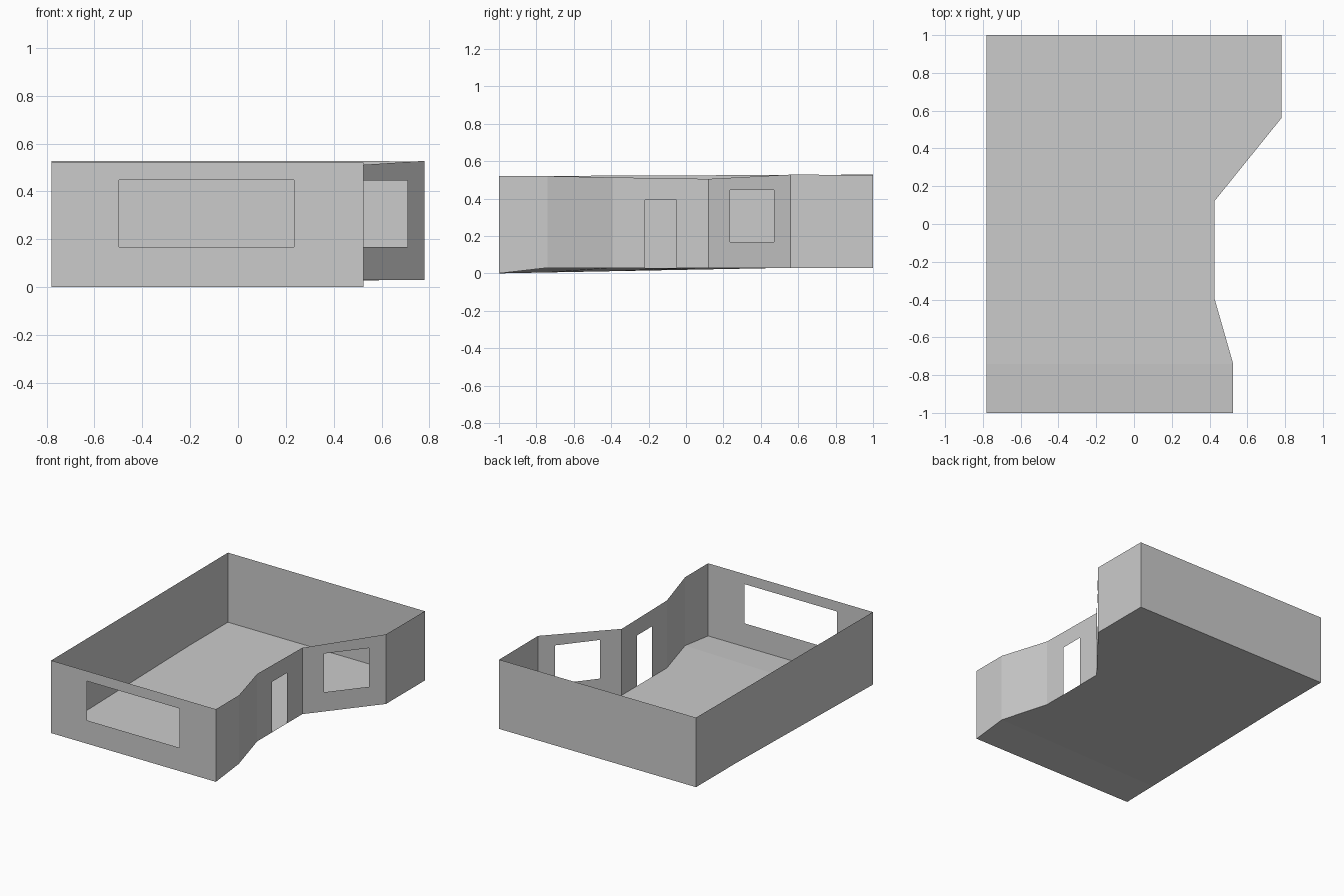
import bpy
import bmesh
from mathutils import Vector

old = bpy.data.objects.get("Cube")
if old:
    bpy.data.objects.remove(old, do_unlink=True)

# One plain grey for the whole shell
grey = bpy.data.materials.new("light_grey")
grey.use_nodes = True
COLOR = (0.6, 0.6, 0.6, 1)
grey.diffuse_color = COLOR
bsdf = next(n for n in grey.node_tree.nodes if n.type == 'BSDF_PRINCIPLED')
bsdf.inputs["Base Color"].default_value = COLOR

# Corners as (x, y, floor height, wall top), front to back
LEFT_X = -0.78
right_side = [(0.525, -1, 0, 0.52), (0.525, -0.74, 0.03, 0.52),
              (0.425, -0.39, 0.03, 0.513), (0.425, 0.12, 0.03, 0.505),
              (0.78, 0.56, 0.03, 0.528), (0.78, 1, 0.03, 0.526)]


def far_corner(y):
    """Corner on the long straight side, where the floor dips to the front."""
    return (LEFT_X, y, min(0.03, 0.03 * (y + 1) / 1.56), 0.52 + 0.004 * (y + 1))


far_side = [far_corner(c[1]) for c in right_side]


def make_object(name, faces):
    bm = bmesh.new()
    for face in faces:
        bm.faces.new([bm.verts.new(p) for p in face])
    bmesh.ops.remove_doubles(bm, verts=bm.verts, dist=0.0005)
    mesh = bpy.data.meshes.new(name)
    bm.to_mesh(mesh)
    bm.free()
    mesh.materials.append(grey)
    obj = bpy.data.objects.new(name, mesh)
    bpy.context.collection.objects.link(obj)


def wall_faces(a, b, opening=None):
    """Flat wall from a to b; opening is (start, end, sill, head), start/end as fractions."""
    a, b = Vector(a), Vector(b)
    columns = [0, *opening[:2], 1] if opening else [0, 1]

    def column(t):
        x, y, low, high = a.lerp(b, t)
        levels = [low, *opening[2:], high] if opening else [low, high]
        return [(x, y, max(z, low)) for z in levels]

    faces = []
    for i, (t, u) in enumerate(zip(columns, columns[1:])):
        p, q = column(t), column(u)
        for j in range(len(p) - 1):
            is_hole = opening and i == 1 and j == 1
            is_flat = p[j + 1][2] - p[j][2] < 0.001
            if not is_hole and not is_flat:
                faces.append([p[j], q[j], q[j + 1], p[j + 1]])
    return faces


def fraction(value, start, end):
    return (value - start) / (end - start)


# Openings: wide front window, doorway, slanted-wall window
front_window = (fraction(-0.497, LEFT_X, 0.525), fraction(0.235, LEFT_X, 0.525), 0.167, 0.448)
doorway = (fraction(-0.22, -0.39, 0.12), fraction(-0.05, -0.39, 0.12), 0.03, 0.392)
slanted_window = (fraction(0.235, 0.12, 0.56), fraction(0.47, 0.12, 0.56), 0.168, 0.445)

# Walls
make_object("front_wall", wall_faces(far_side[0], right_side[0], front_window))
make_object("back_wall", wall_faces(right_side[-1], far_side[-1]))
names = ["left_front_wall", "angled_entry_wall", "door_wall", "slanted_window_wall", "left_back_wall"]
openings = [None, None, doorway, slanted_window, None]
for name, a, b, hole in zip(names, right_side, right_side[1:], openings):
    make_object(name, wall_faces(a, b, hole))
long_wall = []
for a, b in zip(far_side, far_side[1:]):
    long_wall += wall_faces(b, a)
make_object("right_long_wall", long_wall)

# Floor, in strips between the two sides
make_object("floor", [[far_side[i][:3], right_side[i][:3],
                       right_side[i + 1][:3], far_side[i + 1][:3]]
                      for i in range(len(right_side) - 1)])
